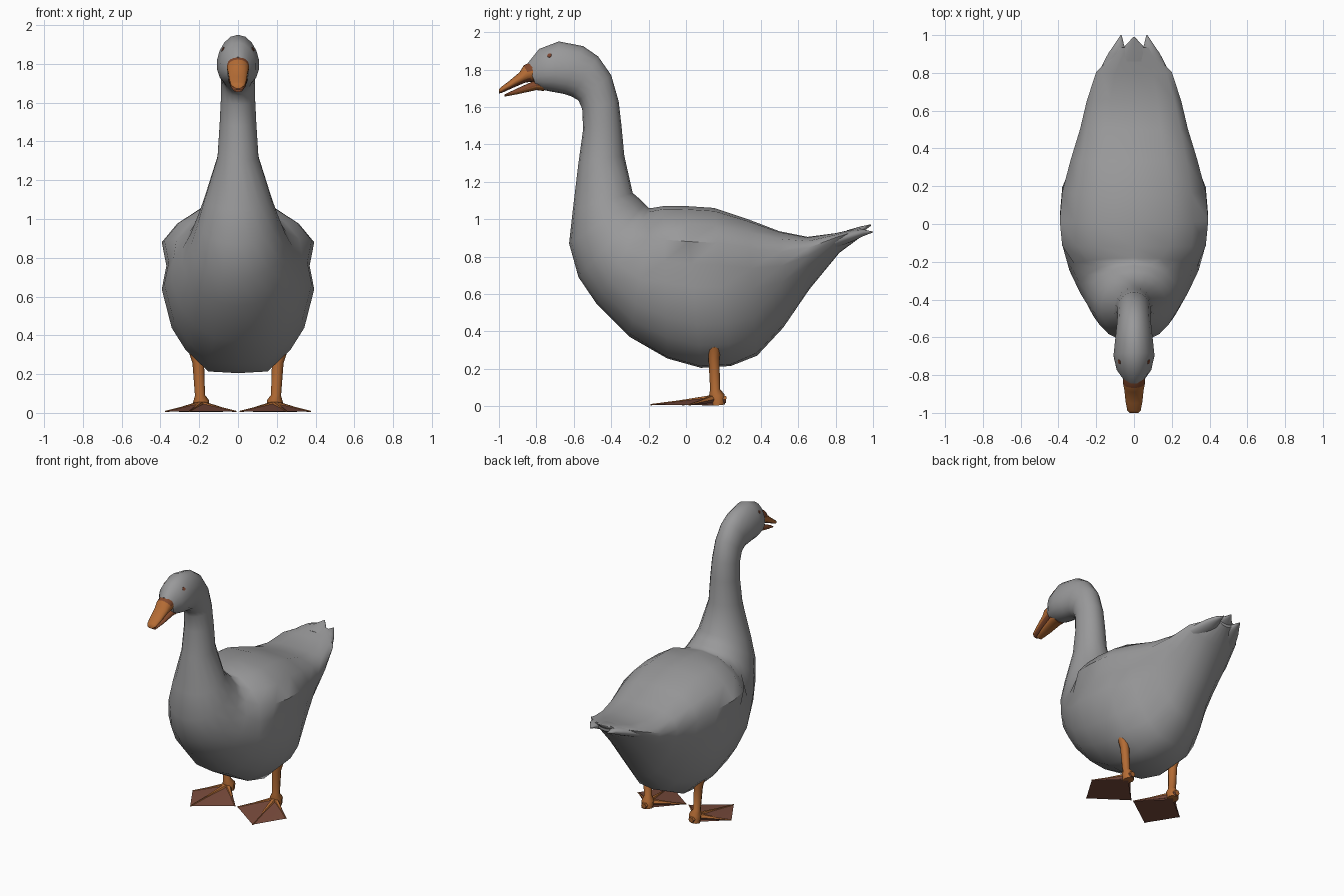
import bpy, bmesh, math
from mathutils import Vector
from mathutils.bvhtree import BVHTree

if "Cube" in bpy.data.objects:
    bpy.data.objects.remove(bpy.data.objects["Cube"])


def material(name, rgb):
    m = bpy.data.materials.new(name)
    m.diffuse_color = (*rgb, 1)
    m.use_nodes = True
    m.node_tree.nodes["Principled BSDF"].inputs["Base Color"].default_value = m.diffuse_color
    return m


GREY = material("feather grey", (0.32, 0.32, 0.325))
ORANGE = material("bill orange", (0.46, 0.15, 0.035))
BROWN = material("web brown", (0.19, 0.07, 0.045))
DARK = material("bill root brown", (0.22, 0.065, 0.025))
RED = material("eye red brown", (0.20, 0.06, 0.03))


def finish(name, bm, mats, angle=50):
    bmesh.ops.recalc_face_normals(bm, faces=bm.faces)
    me = bpy.data.meshes.new(name)
    bm.to_mesh(me)
    bm.free()
    ob = bpy.data.objects.new(name, me)
    bpy.context.collection.objects.link(ob)
    for m in mats:
        me.materials.append(m)
    bpy.ops.object.select_all(action='DESELECT')
    ob.select_set(True)
    bpy.context.view_layer.objects.active = ob
    bpy.ops.object.shade_smooth_by_angle(angle=math.radians(angle))
    return ob


def paint(ob, rule):
    for p in ob.data.polygons:
        if rule(p):
            p.material_index = 1


def skin(bm, rings):
    """Bridge equal closed rings and cap both ends."""
    loops = [[bm.verts.new(p) for p in r] for r in rings]
    n = len(loops[0])
    for a, b in zip(loops, loops[1:]):
        for i in range(n):
            j = (i + 1) % n
            bm.faces.new((a[i], a[j], b[j], b[i]))
    bm.faces.new(loops[0])
    bm.faces.new(loops[-1])


# Half cross-sections, top to bottom: (width fraction, height fraction)
ROUND = [(math.sin(math.pi * i / 9), .5 + .5 * math.cos(math.pi * i / 9)) for i in range(10)]
EGG = [(u, t - .3 * t * (1 - t)) for u, t in ROUND]
WINGED = [(0, 1), (.5, .98), (.8, .89), (1, .78), (.94, .64), (1, .5),
          (.87, .27), (.69, .14), (.39, .01), (0, 0)]
REAR = [(0, 1), (.5, .99), (.86, .92), (1, .79), (.96, .64), (.85, .47),
        (.66, .28), (.46, .13), (.25, .03), (0, 0)]


def section(ty, tz, by, bz, hw, a=ROUND, b=ROUND, mix=0, cx=0):
    half = [(u1 + (u2 - u1) * mix, t1 + (t2 - t1) * mix) for (u1, t1), (u2, t2) in zip(a, b)]
    full = half + [(-u, t) for u, t in half[-2:0:-1]]
    return [Vector((cx + u * hw, by + (ty - by) * t, bz + (tz - bz) * t)) for u, t in full]


def tube(bm, stations, n=8):
    """Round limb through (point, radius) stations."""
    axis = (Vector(stations[-1][0]) - Vector(stations[0][0])).normalized()
    side = axis.cross(Vector((0, 1, 0)) if abs(axis.z) > .7 else Vector((0, 0, 1))).normalized()
    up = axis.cross(side)
    skin(bm, [[Vector(p) + r * (side * math.cos(2 * math.pi * i / n) + up * math.sin(2 * math.pi * i / n))
               for i in range(n)] for p, r in stations])


# Body, neck and head in one skin, from tail to face
bm = bmesh.new()
skin(bm, [
    section(.935, .955, .935, .905, .075, REAR),
    section(.80, .925, .82, .82, .20, REAR),
    section(.65, .905, .66, .625, .25, REAR),
    section(.50, .935, .52, .42, .285, REAR),
    section(.33, 1.00, .38, .27, .335, REAR, WINGED, .5),
    section(.15, 1.06, .24, .215, .38, WINGED),
    section(.00, 1.07, .08, .205, .393, WINGED),
    section(-.12, 1.07, -.10, .255, .38, WINGED),
    section(-.18, 1.06, -.30, .37, .345, WINGED, ROUND, .6),
    section(-.20, 1.06, -.48, .55, .29),
    section(-.22, 1.08, -.575, .69, .25),
    section(-.25, 1.11, -.625, .87, .212),
    section(-.285, 1.14, -.605, 1.05, .178),
    section(-.33, 1.34, -.575, 1.30, .107),
    section(-.345, 1.50, -.55, 1.48, .096),
    section(-.36, 1.63, -.555, 1.59, .09),
    section(-.40, 1.77, -.575, 1.635, .088),
    section(-.47, 1.87, -.61, 1.655, .092),
    section(-.55, 1.925, -.655, 1.67, .10, EGG),
    section(-.68, 1.95, -.71, 1.68, .11, EGG),
    section(-.785, 1.91, -.76, 1.69, .093, EGG),
    section(-.845, 1.835, -.80, 1.705, .056, EGG),
])
bmesh.ops.recalc_face_normals(bm, faces=bm.faces)
body_surface = BVHTree.FromBMesh(bm)
finish("body", bm, [GREY])

# Tail feathers: two outer points and a raised middle one
bm = bmesh.new()
for s in (-1, 1):
    skin(bm, [section(.79, .915, .80, .845, .078, cx=s * .115),
              section(.90, .942, .90, .885, .054, cx=s * .085),
              section(.95, .945, .95, .91, .026, cx=s * .079),
              section(1.0, .933, 1.0, .929, .003, cx=s * .068)])
skin(bm, [section(.86, .94, .86, .89, .10), section(.93, .96, .93, .92, .06),
          section(.99, .973, .99, .965, .004)])
finish("tail_feathers", bm, [GREY])

# Upper bill with a brown root and palate, and open lower bill
bm = bmesh.new()
skin(bm, [section(-.82, 1.845, -.77, 1.735, .058),
          section(-.868, 1.822, -.82, 1.735, .058),
          section(-.89, 1.785, -.86, 1.73, .052),
          section(-.95, 1.735, -.93, 1.70, .045),
          section(-.99, 1.705, -.985, 1.675, .036),
          section(-1.0, 1.695, -1.0, 1.672, .024)])
paint(finish("upper_bill", bm, [ORANGE, DARK]),
      lambda p: (p.center.y > -.85 and p.center.z > 1.79) or p.normal.z < -.75)
bm = bmesh.new()
skin(bm, [section(-.76, 1.755, -.76, 1.685, .052),
          section(-.80, 1.745, -.80, 1.69, .05),
          section(-.90, 1.70, -.90, 1.668, .038),
          section(-.97, 1.667, -.97, 1.655, .022)])
paint(finish("lower_bill", bm, [ORANGE, DARK]), lambda p: p.normal.z > -.5)

# Eyes, legs and webbed feet on both sides
for s, label in ((-1, "right"), (1, "left")):
    # Thin eye plate lying on the head
    spot, normal, _, _ = body_surface.ray_cast(Vector((s, -.73, 1.875)), Vector((-s, 0, 0)))
    bm = bmesh.new()
    tube(bm, [(spot - normal * .003, .013), (spot + normal * .0025, .012)])
    finish(label + "_eye", bm, [RED])

    bm = bmesh.new()
    tube(bm, [((s * .22, .15, .318), .034), ((s * .205, .15, .26), .03),
              ((s * .196, .155, .09), .026), ((s * .19, .165, .06), .042),
              ((s * .19, .17, .008), .038)])
    finish(label + "_leg", bm, [ORANGE])

    toes = [(s * .01, -.02, .007), (s * .25, -.19, .008), (s * .375, .015, .007)]
    ankle = Vector((s * .19, .15, .04))
    bm = bmesh.new()
    for t in toes:
        mid = ankle.lerp(Vector(t), .55)
        tube(bm, [(ankle, .024), (mid, .010), (t, .004)], 6)
    tube(bm, [(ankle, .034), ((s * .19, .215, .035), .02)], 6)
    paint(finish(label + "_toes", bm, [ORANGE, BROWN]),
          lambda p: p.normal.z < -.2 or (p.center.y < .055 and p.normal.z > .8))

    # Web plate between the toes, closed underneath
    bm = bmesh.new()
    tips = [bm.verts.new(t) for t in toes]
    top = bm.verts.new(ankle + Vector((0, 0, .012)))
    low = bm.verts.new((s * .19, .17, .004))
    for a, b in zip(tips, tips[1:]):
        bm.faces.new((top, a, b))
        bm.faces.new((low, b, a))
    bm.faces.new((top, low, tips[0]))
    bm.faces.new((top, tips[2], low))
    finish(label + "_web", bm, [BROWN], 30)
